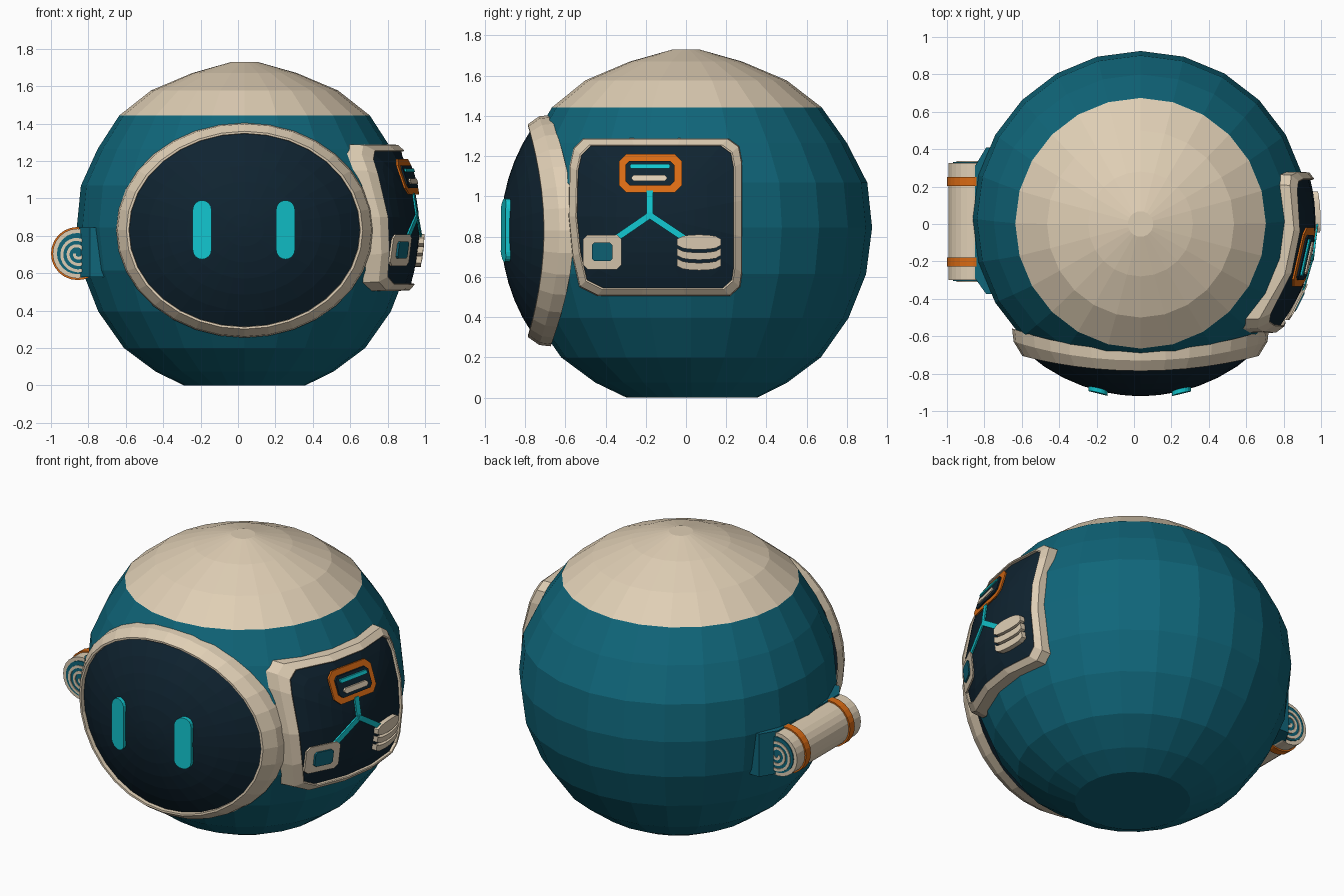
import bpy, bmesh, math
from math import sin, cos, pi, sqrt

if "Cube" in bpy.data.objects:
    bpy.data.objects.remove(bpy.data.objects["Cube"])

CX, CZ = 0.035, 0.83          # centre of the ball

def material(name, r, g, b):
    m = bpy.data.materials.new(name)
    m.diffuse_color = (r, g, b, 1)
    m.use_nodes = True
    m.node_tree.nodes["Principled BSDF"].inputs["Base Color"].default_value = m.diffuse_color
    return m

TEAL = material("teal", 0.005, 0.133, 0.195)
CREAM = material("cream", 0.74, 0.62, 0.46)
DARK = material("dark_navy", 0.0048, 0.017, 0.03)
CYAN = material("cyan", 0.006, 0.56, 0.62)
ORANGE = material("orange", 0.69, 0.145, 0.007)

def finish(name, bm, *mats):
    bmesh.ops.recalc_face_normals(bm, faces=bm.faces[:])
    me = bpy.data.meshes.new(name)
    bm.to_mesh(me)
    bm.free()
    for m in mats:
        me.materials.append(m)
    ob = bpy.data.objects.new(name, me)
    bpy.context.collection.objects.link(ob)
    return ob

def loft(bm, rings, closed=False):
    vs = [[bm.verts.new(p) for p in r] for r in rings]
    n = len(vs[0])
    pairs = list(zip(vs, vs[1:])) + ([(vs[-1], vs[0])] if closed else [])
    for a, b in pairs:
        for i in range(n):
            bm.faces.new((a[i], a[(i + 1) % n], b[(i + 1) % n], b[i]))
    return vs

# project a flat drawing onto the ball, seen from the front (x, z) or the right (y, z)
def front(u, v, r):
    return (u, -sqrt(r * r - (u - CX) ** 2 - (v - CZ) ** 2), v)

def side(u, v, r):
    return (CX + sqrt(r * r - (u - 0.015) ** 2 - (v - CZ) ** 2), u, v)

def patch(name, outline, stack, mat, view, ring=False):
    """Loft an outline through (scale, radius) steps; ring=True leaves a hole."""
    us, ws = [p[0] for p in outline], [p[1] for p in outline]
    cu, cv = (min(us) + max(us)) / 2, (min(ws) + max(ws)) / 2
    bm = bmesh.new()
    vs = loft(bm, [[view(cu + (u - cu) * s, cv + (v - cv) * s, r) for u, v in outline]
                   for s, r in stack], ring)
    if not ring:
        bm.faces.new(vs[-1])
    return finish(name, bm, mat)

def plate(name, outline, r, mat, view=side):
    return patch(name, outline, [(1, r - 0.009), (1, r)], mat, view)

def rect(u0, u1, v0, v1, c):
    return [(u0 + c, v1), (u1 - c, v1), (u1, v1 - c), (u1, v0 + c),
            (u1 - c, v0), (u0 + c, v0), (u0, v0 + c), (u0, v1 - c)]

def stroke(a, b, w):
    dx, dy = b[0] - a[0], b[1] - a[1]
    k = w / 2 / math.hypot(dx, dy)
    px, py = -dy * k, dx * k
    return [(a[0] + px, a[1] + py), (b[0] + px, b[1] + py),
            (b[0] - px, b[1] - py), (a[0] - px, a[1] - py)]

# faceted ball body with cream cap: (radius, height, y shift)
profile = [(.325, 0, .03), (.477, .075, .026), (.645, .2, .025), (.782, .395, .025),
           (.868, .615, .027), (.897, .845, .028), (.875, 1.068, .026), (.785, 1.265, .015),
           (.67, 1.443, .004), (.5, 1.577, 0), (.28, 1.67, 0), (.068, 1.73, 0)]
bm = bmesh.new()
rings = loft(bm, [[(CX + r * cos(pi * i / 12), y + r * sin(pi * i / 12), z) for i in range(24)]
                  for r, z, y in profile])
bm.faces.new(rings[0])
bm.faces.new(rings[-1])
for f in bm.faces:
    f.material_index = 1 if f.calc_center_median().z > 1.45 else 0
finish("ball_body", bm, TEAL, CREAM)

# face visor and its rim
oval = [(CX + 0.687 * cos(pi * i / 16), CZ + 0.575 * sin(pi * i / 16)) for i in range(32)]
patch("visor_rim", oval, [(1, .885), (.988, .925), (.92, .947), (.9, .94), (.895, .9)],
      CREAM, front, True)
patch("visor_glass", oval, [(s, .92) for s in (.91, .75, .6, .45, .3, .15, .04)], DARK, front)

# eyes: upright capsules
for tag, ex in (("left", -0.192), ("right", 0.254)):
    cap = [(ex + 0.05 * cos(pi * i / 8), 0.832 + (0.108 if i < 9 else -0.108) + 0.05 * sin(pi * i / 8))
           for i in range(17)]
    cap.append((ex + 0.05, 0.724))
    cap[8:9] = [(ex - 0.05, 0.94), (ex - 0.05, 0.724)]
    patch(tag + "_eye", cap, [(1, .91), (1, .942)], CYAN, front)

# side panel and its rim
edge = [(-.51, 1.29), (-.27, 1.29), (-.03, 1.29), (.21, 1.29), (.265, 1.25), (.28, 1.17), (.28, .98),
        (.28, .8), (.28, .62), (.27, .55), (.22, .505), (0, .505), (-.22, .505), (-.44, .505),
        (-.53, .55), (-.565, .7), (-.585, .9), (-.58, 1.15), (-.56, 1.24)]
patch("panel_rim", edge, [(1, .88), (.99, .94), (.915, .955), (.9, .95), (.895, .91)],
      CREAM, side, True)
patch("panel_screen", edge, [(s, .935) for s in (.91, .75, .6, .45, .3, .15, .04)], DARK, side)

# screen icons: links
plate("link_stem", stroke((-.18, 1.03), (-.18, .9), .032), .95, CYAN)
plate("link_left", stroke((-.175, .91), (-.35, .79), .032), .951, CYAN)
plate("link_right", stroke((-.185, .91), (.01, .78), .032), .952, CYAN)
# orange window with two bars
plate("window_border", rect(-.333, -.02, 1.02, 1.21, .035), .956, ORANGE)
plate("window_inside", rect(-.3, -.058, 1.055, 1.177, .02), .96, DARK)
plate("window_top_bar", rect(-.278, -.08, 1.14, 1.16, .004), .968, CYAN)
plate("window_low_bar", rect(-.27, -.095, 1.077, 1.107, .011), .968, CREAM)
# square chip
plate("chip_border", rect(-.512, -.32, .638, .808, .022), .956, CREAM)
plate("chip_inside", rect(-.468, -.365, .678, .77, .012), .961, TEAL)
# stacked drum of three bowed bands
for i, (top, bow, low) in enumerate(((.788, .022, .758), (.743, -.022, .707), (.692, -.022, .655))):
    us = [-1 + k / 4 for k in range(9)]
    arc = lambda z, b: [(.065 + .11 * u, z + b * sqrt(1 - u * u)) for u in us]
    patch("drum_band_%d" % (i + 1), arc(top, bow) + arc(low, -.022)[::-1],
          [(1, .93), (1, .963)], CREAM, side)

# rolled scroll on the left side
SX, SZ = -0.858, 0.705

def cylinder(name, r, y0, y1, mat):
    bm = bmesh.new()
    vs = loft(bm, [[(SX + r * cos(pi * i / 12), y, SZ + r * sin(pi * i / 12)) for i in range(24)]
                   for y in (y0, y1)])
    for ring in vs:
        bm.faces.new(ring)
    return finish(name, bm, mat)

cylinder("scroll_roll", 0.133, -0.3, 0.325, CREAM)
cylinder("scroll_band_front", 0.142, -0.227, -0.18, ORANGE)
cylinder("scroll_band_back", 0.142, 0.203, 0.25, ORANGE)
for tag, y0, y1 in (("front", -0.306, -0.311), ("back", 0.331, 0.336)):
    cylinder("scroll_end_" + tag, 0.11, y0 * 0.95, y0, TEAL)
    bm = bmesh.new()
    pts = []
    for k in range(61):
        t = k / 60
        a, r = pi + t * 5 * pi, 0.016 + 0.085 * t
        pts.append([bm.verts.new((SX + (r + d) * cos(a), y1, SZ + (r + d) * sin(a)))
                    for d in (-0.008, 0.008)])
    for p, q in zip(pts, pts[1:]):
        bm.faces.new((p[0], p[1], q[1], q[0]))
    solid = bmesh.ops.extrude_face_region(bm, geom=bm.faces[:])
    for v in solid["geom"]:
        if isinstance(v, bmesh.types.BMVert):
            v.co.y = y0
    finish("scroll_spiral_" + tag, bm, CREAM)

# saddle holding the scroll to the body
plan = [(-.70, -.375), (-.79, -.375), (-.85, -.29), (-.85, .31), (-.79, .41), (-.70, .41)]
bm = bmesh.new()
vs = loft(bm, [[(x, y, z) for x, y in plan] for z in (0.58, 0.845)])
for ring in vs:
    bm.faces.new(ring)
finish("scroll_saddle", bm, TEAL)
